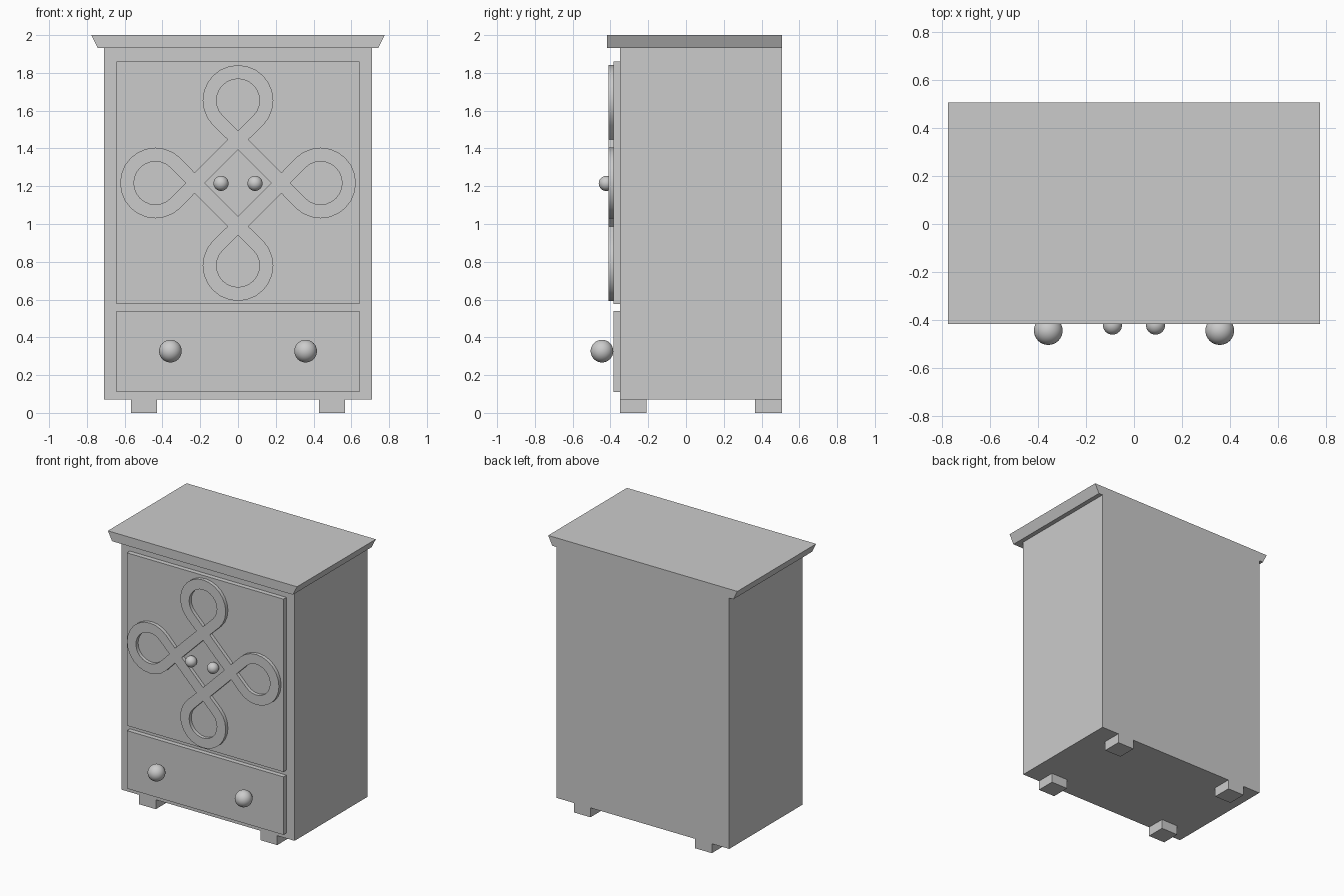
import bpy, bmesh, math

if "Cube" in bpy.data.objects:
    bpy.data.objects.remove(bpy.data.objects["Cube"])


def box(name, x, y, z):
    """Box from (min, max) ranges."""
    bpy.ops.mesh.primitive_cube_add(size=1, location=[sum(r) / 2 for r in (x, y, z)])
    ob = bpy.context.object
    ob.name = name
    ob.scale = [r[1] - r[0] for r in (x, y, z)]
    bpy.ops.object.transform_apply(location=False, rotation=False, scale=True)
    return ob


def knob(name, x, y, z, radius):
    bpy.ops.mesh.primitive_uv_sphere_add(segments=32, ring_count=16, radius=radius, location=(x, y, z))
    bpy.context.object.name = name
    bpy.ops.object.shade_smooth()


def plate(name, outlines, y_front, y_back):
    """Flat plate from closed (x, z) outlines; inner outlines become holes."""
    cu = bpy.data.curves.new(name, 'CURVE')
    cu.dimensions = '2D'
    cu.fill_mode = 'BOTH'
    cu.extrude = (y_back - y_front) / 2
    for pts in outlines:
        sp = cu.splines.new('POLY')
        sp.points.add(len(pts) - 1)
        for p, (x, z) in zip(sp.points, pts):
            p.co = (x, z, 0, 1)
        sp.use_cyclic_u = True
    ob = bpy.data.objects.new(name, cu)
    bpy.context.collection.objects.link(ob)
    ob.rotation_euler.x = math.pi / 2
    ob.location.y = (y_front + y_back) / 2
    bpy.ops.object.select_all(action='DESELECT')
    ob.select_set(True)
    bpy.context.view_layer.objects.active = ob
    bpy.ops.object.convert(target='MESH')
    ob = bpy.context.object
    bm = bmesh.new()
    bm.from_mesh(ob.data)
    bmesh.ops.remove_doubles(bm, verts=bm.verts, dist=1e-5)
    bmesh.ops.recalc_face_normals(bm, faces=bm.faces)
    bm.to_mesh(ob.data)
    bm.free()
    bpy.ops.object.shade_smooth_by_angle(angle=math.radians(30))
    return ob


FRONT, BACK = -0.35, 0.507

# Carcass, door and drawer front
box("cabinet_body", (-0.71, 0.71), (FRONT, BACK), (0.07, 1.935))
box("door_panel", (-0.643, 0.643), (-0.385, FRONT), (0.577, 1.86))
box("drawer_front", (-0.643, 0.643), (-0.385, FRONT), (0.11, 0.54))

# Cornice: flared profile running front to back
plate("cornice_top", [[(-0.743, 1.932), (0.743, 1.932), (0.777, 2), (-0.777, 2)]], -0.417, BACK)

# Feet
for side, s in (("left", -1), ("right", 1)):
    xr = sorted((s * 0.43, s * 0.567))
    box("front_foot_" + side, xr, (FRONT, -0.21), (0, 0.07))
    box("back_foot_" + side, xr, (0.365, BACK), (0, 0.07))
    knob("door_knob_" + side, s * 0.09, -0.422, 1.215, 0.04)
    knob("drawer_knob_" + side, s * 0.358, -0.445, 0.327, 0.06)

# Four-loop knot ornament
CZ, LOOP, R_OUT, R_IN = 1.217, 0.437, 0.187, 0.114


def arc(r, n=18):
    angles = [math.radians(-45 + 270 * i / n) for i in range(n + 1)]
    return [(r * math.cos(a), LOOP + r * math.sin(a)) for a in angles]


def turn(pts, k):
    c, s = ((1, 0), (0, 1), (-1, 0), (0, -1))[k]
    return [(c * x - s * z, CZ + s * x + c * z) for x, z in pts]


lobe = [(0.055, 0.23)] + arc(R_OUT) + [(-0.055, 0.23)]
teardrop = [(0, LOOP - R_IN * math.sqrt(2))] + arc(R_IN)
outer = [p for k in range(4) for p in turn(lobe, k)]
diamond = [p for k in range(4) for p in turn([(0, 0.175)], k)]
plate("knot_ornament", [outer, diamond] + [turn(teardrop, k) for k in range(4)], -0.411, -0.385)
